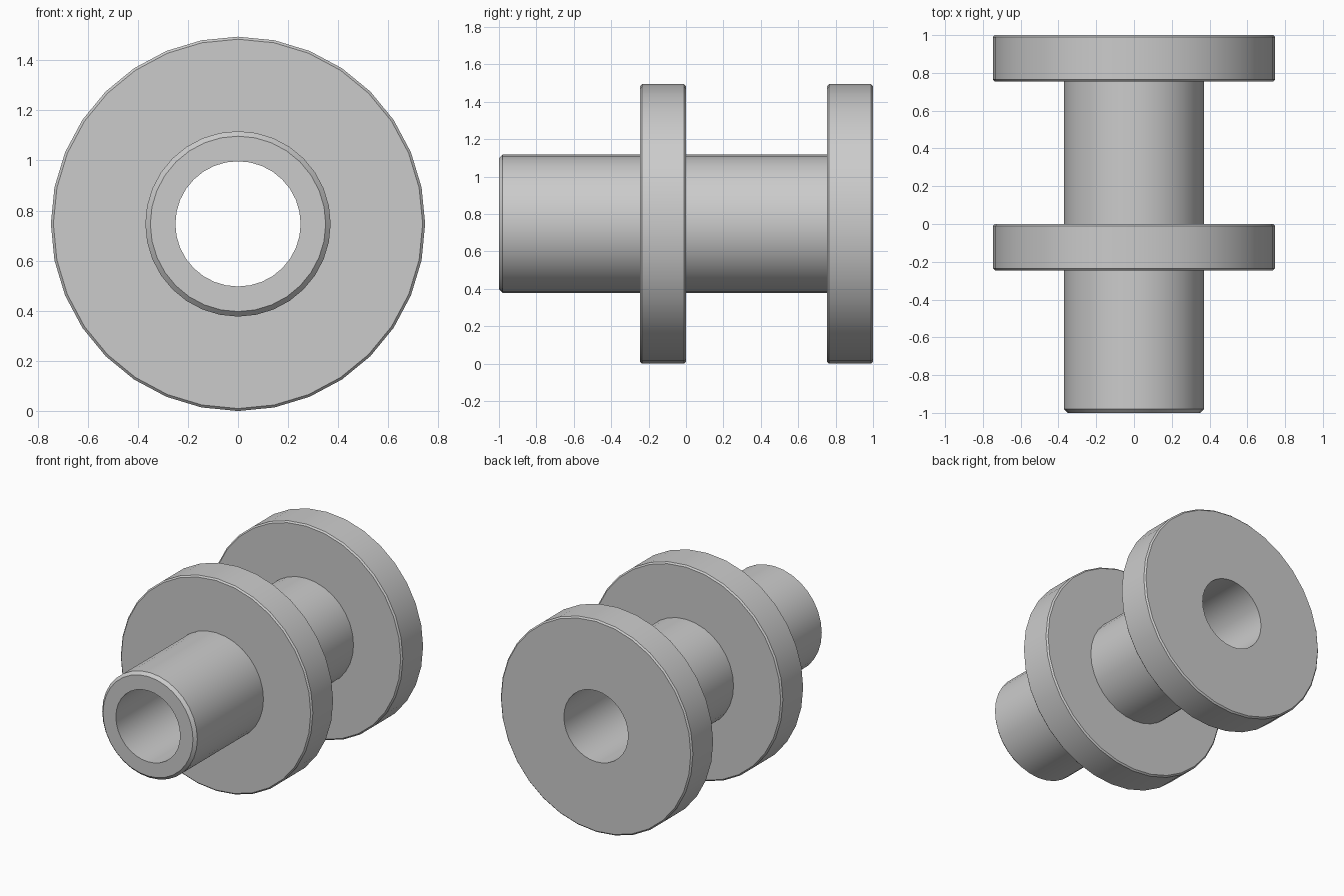
import bpy, bmesh
from math import sin, cos, pi, radians

if "Cube" in bpy.data.objects:
    bpy.data.objects.remove(bpy.data.objects["Cube"])

SEGMENTS = 32
R_BORE, R_SLEEVE, R_FLANGE = 0.25, 0.37, 0.747
AXIS_Z = R_FLANGE


def flange(y0, y1, c=0.01):
    """Chamfered flange section as (radius, y) points."""
    return [(R_SLEEVE, y0), (R_FLANGE - c, y0), (R_FLANGE, y0 + c),
            (R_FLANGE, y1 - c), (R_FLANGE - c, y1)]


def lathe(name, profile):
    """Revolve a closed (radius, y) profile around the y axis."""
    bm = bmesh.new()
    rings = []
    for i in range(SEGMENTS):
        a = 2 * pi * i / SEGMENTS
        rings.append([bm.verts.new((r * sin(a), y, AXIS_Z + r * cos(a)))
                      for r, y in profile])
    n = len(profile)
    for i in range(SEGMENTS):
        a, b = rings[i], rings[(i + 1) % SEGMENTS]
        for j in range(n):
            k = (j + 1) % n
            bm.faces.new((a[j], a[k], b[k], b[j]))
    bmesh.ops.recalc_face_normals(bm, faces=bm.faces)
    mesh = bpy.data.meshes.new(name)
    bm.to_mesh(mesh)
    bm.free()
    obj = bpy.data.objects.new(name, mesh)
    bpy.context.collection.objects.link(obj)
    bpy.context.view_layer.objects.active = obj
    obj.select_set(True)
    bpy.ops.object.shade_smooth_by_angle(angle=radians(30))
    return obj


# Hollow sleeve with a chamfered front lip, middle flange and rear flange
profile = [(R_BORE, -1.0), (R_SLEEVE - 0.02, -1.0), (R_SLEEVE, -0.98)]
profile += flange(-0.245, 0.0) + [(R_SLEEVE, 0.0)]
profile += flange(0.755, 1.0) + [(R_BORE, 1.0)]
lathe("flanged_sleeve", profile)
